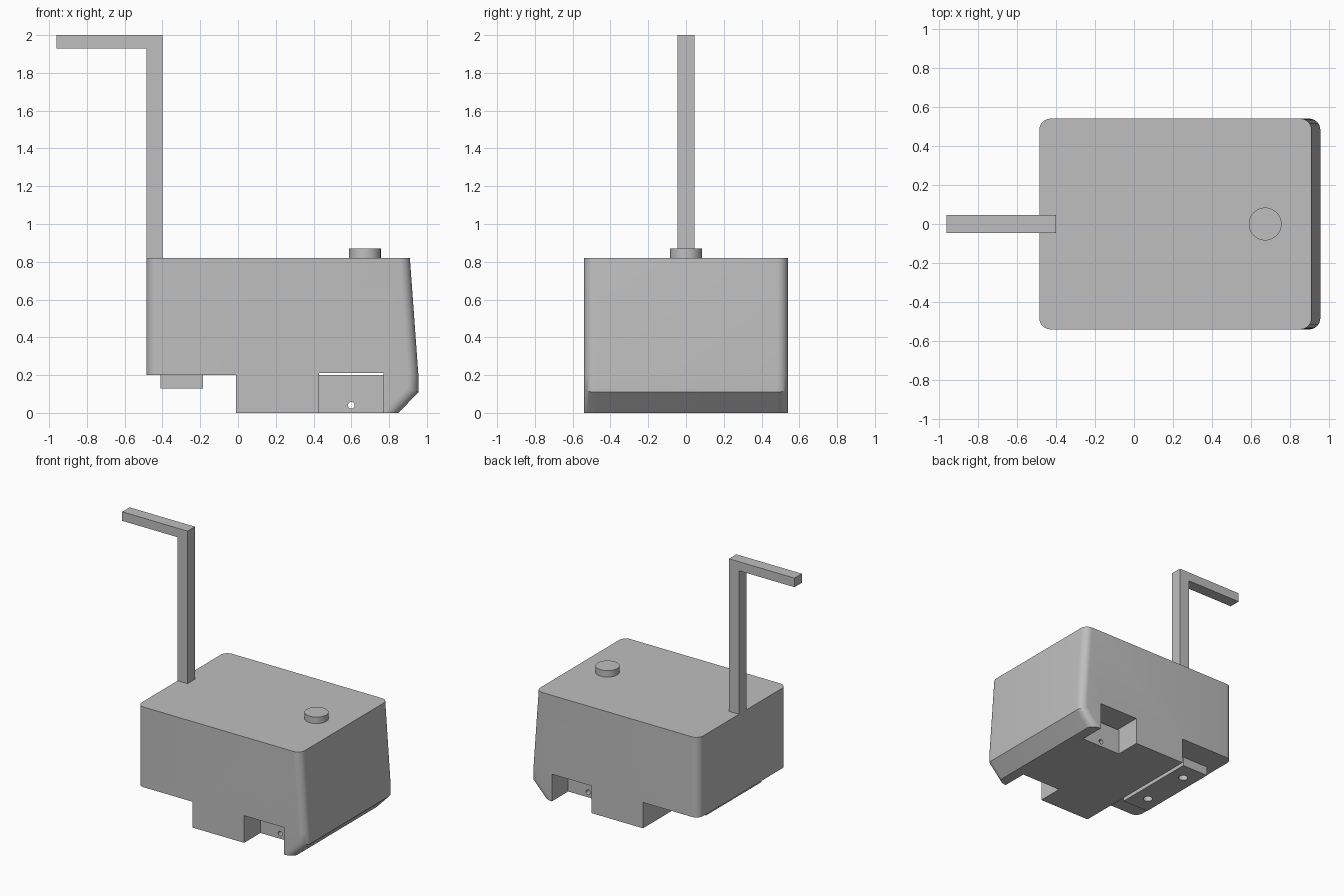
import bpy, bmesh, math
from mathutils import Vector, Matrix

cube = bpy.data.objects.get("Cube")
if cube:
    bpy.data.objects.remove(cube, do_unlink=True)

grey = bpy.data.materials.new("plain grey")
grey.use_nodes = True
grey.diffuse_color = (0.52, 0.52, 0.52, 1)
grey.node_tree.nodes["Principled BSDF"].inputs["Base Color"].default_value = (0.52, 0.52, 0.52, 1)


def finish(name, bm):
    """Turn a bmesh into a named grey object."""
    bmesh.ops.recalc_face_normals(bm, faces=bm.faces)
    mesh = bpy.data.meshes.new(name)
    bm.to_mesh(mesh)
    bm.free()
    mesh.materials.append(grey)
    obj = bpy.data.objects.new(name, mesh)
    bpy.context.collection.objects.link(obj)
    return obj


def activate(obj):
    bpy.ops.object.select_all(action='DESELECT')
    obj.select_set(True)
    bpy.context.view_layer.objects.active = obj


def smooth(obj):
    activate(obj)
    bpy.ops.object.shade_smooth_by_angle(angle=math.radians(30))


def extrude_profile(points, half_width):
    """Extrude an x-z outline symmetrically along y."""
    bm = bmesh.new()
    face = bm.faces.new([bm.verts.new((x, -half_width, z)) for x, z in points])
    result = bmesh.ops.extrude_face_region(bm, geom=[face])
    verts = [g for g in result["geom"] if isinstance(g, bmesh.types.BMVert)]
    bmesh.ops.translate(bm, verts=verts, vec=(0, 2 * half_width, 0))
    return bm


def rectangle(x0, x1, z0, z1):
    return [(x0, z0), (x1, z0), (x1, z1), (x0, z1)]


def cylinder(name, radius, depth, center, axis='Z', segments=48):
    bm = bmesh.new()
    bmesh.ops.create_cone(bm, cap_ends=True, segments=segments, radius1=radius, radius2=radius, depth=depth)
    turn = Matrix.Rotation(math.pi / 2, 4, 'X') if axis == 'Y' else Matrix()
    bmesh.ops.transform(bm, matrix=Matrix.Translation(Vector(center)) @ turn, verts=bm.verts)
    return finish(name, bm)


def drill(target, cutter):
    """Cut a hole and remove the tool."""
    cutter.hide_render = True
    mod = target.modifiers.new("hole", 'BOOLEAN')
    mod.operation, mod.solver, mod.object = 'DIFFERENCE', 'EXACT', cutter
    activate(target)
    bpy.ops.object.modifier_apply(modifier=mod.name)
    bpy.data.objects.remove(cutter, do_unlink=True)


# Body: stepped outline with a wheel slot, rounded at both ends
outline = [(-0.485, 0.82), (-0.485, 0.2), (-0.01, 0.2), (-0.01, 0), (0.43, 0), (0.43, 0.21),
           (0.77, 0.21), (0.77, 0), (0.85, 0), (0.955, 0.11), (0.955, 0.2), (0.91, 0.82)]
bm = extrude_profile(outline, 0.54)


def is_end_edge(edge):
    a, b = (v.co for v in edge.verts)
    if abs(a.y - b.y) > 0.01:
        return False
    rear = max(a.x, b.x) < -0.4
    nose = min(a.x, b.x) > 0.8 and abs(a.z - b.z) > 0.05
    return rear or nose


bmesh.ops.bevel(bm, geom=[e for e in bm.edges if is_end_edge(e)], offset=0.075,
                offset_type='OFFSET', segments=8, profile=0.5, affect='EDGES', clamp_overlap=True)
body = finish("body", bm)
smooth(body)

# Axle block between the two wheel wells, with a through hole
axle_block = finish("axle_block", extrude_profile(rectangle(0.43, 0.77, 0, 0.2), 0.34))
drill(axle_block, cylinder("axle_cutter", 0.018, 2, (0.6, 0, 0.04), 'Y', 24))
smooth(axle_block)

# Rear caster rail with two blind mounting holes
rail = finish("caster_rail", extrude_profile(rectangle(-0.41, -0.185, 0.13, 0.2), 0.34))
for side in (-1, 1):
    drill(rail, cylinder("caster_cutter", 0.034, 0.1, (-0.3, side * 0.2, 0.13), 'Z', 24))
smooth(rail)

# Push handle: an upright with an arm reaching rearward
handle = [(-0.4, 0.82), (-0.4, 2), (-0.96, 2), (-0.96, 1.93), (-0.485, 1.93), (-0.485, 0.82)]
finish("push_handle", extrude_profile(handle, 0.045))

# Round button on the lid
smooth(cylinder("button", 0.084, 0.05, (0.672, 0, 0.845)))
